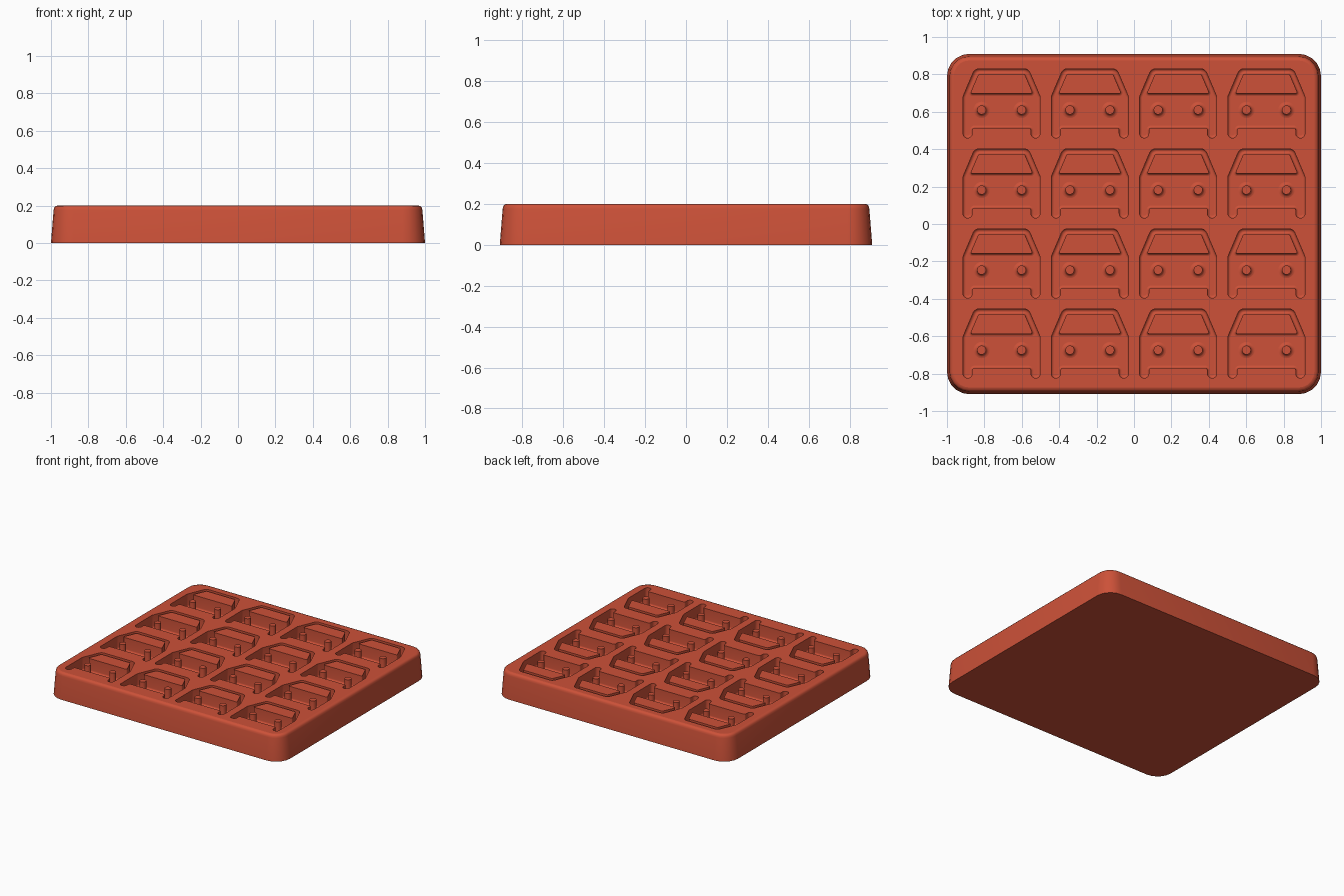
import bpy, bmesh, math
from mathutils import Vector, Matrix

if "Cube" in bpy.data.objects:
    bpy.data.objects.remove(bpy.data.objects["Cube"], do_unlink=True)

TOP, FLOOR, FILLET, SEG = 0.2, 0.1, 0.013, 5

clay = bpy.data.materials.new("brick_red")
clay.use_nodes = True
colour = (0.61, 0.083, 0.04, 1)
clay.diffuse_color = colour
clay.node_tree.nodes["Principled BSDF"].inputs["Base Color"].default_value = colour


def mirrored(half):
    """Close a right-hand half outline with its mirror image."""
    return half + [(-x, y, r) for x, y, r in reversed(half)]


def outline(corners, inset):
    """Rounded counter-clockwise outline, shrunk by inset."""
    pts = []
    for i, (x, y, r) in enumerate(corners):
        cur = Vector((x, y))
        e1 = (cur - Vector(corners[i - 1][:2])).normalized()
        e2 = (Vector(corners[(i + 1) % len(corners)][:2]) - cur).normalized()
        n1, n2 = Vector((-e1.y, e1.x)), Vector((-e2.y, e2.x))
        turn = math.atan2(e1.x * e2.y - e1.y * e2.x, e1.dot(e2))
        side = math.copysign(1, turn)
        rad = max(r - inset * side, 0.002)
        corner = cur + (n1 + n2) * inset / (1 + n1.dot(n2))
        start = corner - e1 * rad * math.tan(abs(turn) / 2)
        mid = start + n1 * rad * side
        for k in range(SEG + 1):
            pts.append(mid + Matrix.Rotation(turn * k / SEG, 2) @ (start - mid))
    return pts


def circle(radius, sides=20):
    return [Vector((radius * math.cos(a), radius * math.sin(a)))
            for a in (2 * math.pi * k / sides for k in range(sides))]


def skin(bm, loops, centre=(0, 0)):
    """Join (points, z) loops with smooth walls; return the vertex rings."""
    rings = [[bm.verts.new((p.x + centre[0], p.y + centre[1], z)) for p in pts]
             for pts, z in loops]
    for a, b in zip(rings, rings[1:]):
        for i in range(len(a)):
            j = (i + 1) % len(a)
            bm.faces.new((a[i], a[j], b[j], b[i])).smooth = True
    return rings


def fill(bm, rings):
    """Flat fill of the first ring, leaving the others as holes."""
    edges = [bm.edges.get((r[i - 1], r[i])) for r in rings for i in range(len(r))]
    made = bmesh.ops.triangle_fill(bm, edges=edges, normal=(0, 0, 1))
    for item in made["geom"]:
        if isinstance(item, bmesh.types.BMFace):
            item.smooth = False


def fillet(radius):
    """Quarter-round foot: (spread, z) from the wall down to the floor."""
    return [(radius * (1 - math.cos(a)), FLOOR + radius * (1 - math.sin(a)))
            for a in (math.pi / 2 * (1 - k / 4) for k in range(5))]


def foot(radius):
    """Same foot with spread measured outward from the wall."""
    steps = [math.pi / 2 * k / 4 for k in range(5)]
    return [(radius * (1 - math.cos(a)), FLOOR + radius * (1 - math.sin(a))) for a in steps]


# Outlines as (x, y, corner radius)
tray_shape = mirrored([(1, -0.91, 0.12), (1, 0.91, 0.12)])
car_shape = mirrored([(0.157, -0.128, 0.012), (0.157, -0.182, 0.024),
                      (0.206, -0.182, 0.024), (0.206, 0.04, 0.04), (0.143, 0.188, 0.035)])
window_shape = mirrored([(0.168, 0.055, 0.008), (0.123, 0.16, 0.012)])

bm = bmesh.new()

# Outer body: drafted sides with a rounded upper rim
profile = [(0, 0), (0.014, 0.175), (0.017, 0.188), (0.024, 0.197), (0.036, TOP)]
body = skin(bm, [(outline(tray_shape, d), z) for d, z in profile])
bm.faces.new(body[0])
top_rings = [body[-1]]

# Sixteen car-shaped pockets with a raised window and two headlight pegs
for col in range(4):
    for row in range(4):
        cx, cy = (col - 1.5) * 0.472, (row - 1.5) * 0.428
        walls = [(0, TOP)] + foot(FILLET)
        pocket = skin(bm, [(outline(car_shape, d), z) for d, z in walls], (cx, cy))
        top_rings.append(pocket[0])
        floor_rings = [pocket[-1]]

        window = skin(bm, [(outline(window_shape, -d), z) for d, z in walls], (cx, cy))
        bm.faces.new(window[0])
        floor_rings.append(window[-1])

        for side in (-1, 1):
            stem = [(0, TOP)] + foot(0.02)
            peg = skin(bm, [(circle(0.024 + d), z) for d, z in stem],
                       (cx + side * 0.107, cy - 0.032))
            bm.faces.new(peg[0])
            floor_rings.append(peg[-1])
        fill(bm, floor_rings)

# Top sheet around the pockets
fill(bm, top_rings)
bmesh.ops.recalc_face_normals(bm, faces=bm.faces)

mesh = bpy.data.meshes.new("mould_tray")
bm.to_mesh(mesh)
bm.free()
mesh.materials.append(clay)
tray = bpy.data.objects.new("mould_tray", mesh)
bpy.context.collection.objects.link(tray)
